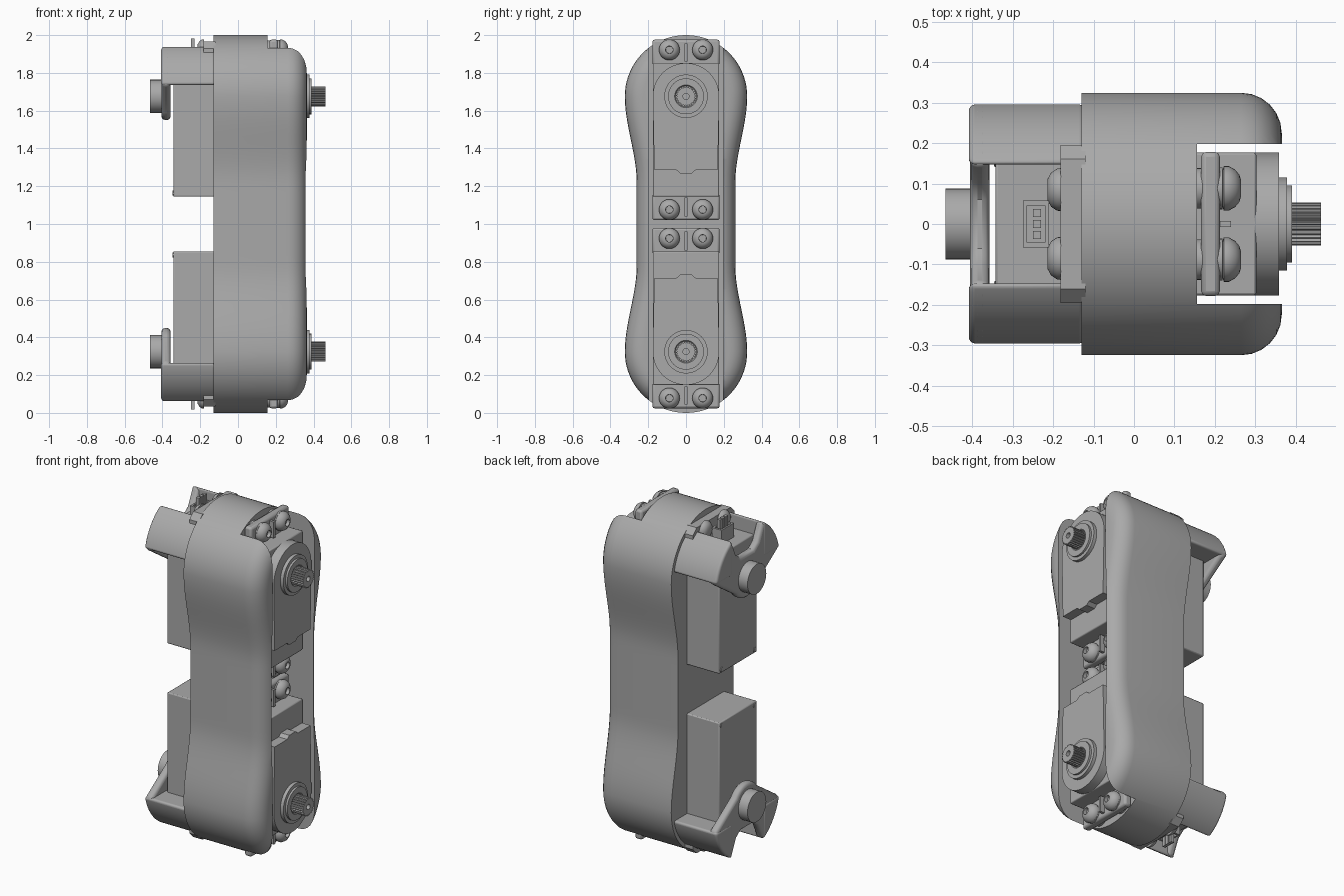
import bpy, bmesh, math
from math import sin, cos, pi, radians

if "Cube" in bpy.data.objects:
    bpy.data.objects.remove(bpy.data.objects["Cube"])

grey = bpy.data.materials.new("mid grey")
grey.use_nodes = True
tone = (0.4, 0.4, 0.4, 1)
grey.diffuse_color = tone
grey.node_tree.nodes["Principled BSDF"].inputs["Base Color"].default_value = tone

AXIS = 1.676   # height of the upper output shaft


def finish(name, bm, mirror=True, bevel=0, segments=4, angle=35):
    """Turn a bmesh into an object, optionally copied upside down about z = 1."""
    bmesh.ops.recalc_face_normals(bm, faces=bm.faces)
    if mirror:
        copy = bmesh.ops.duplicate(bm, geom=bm.verts[:] + bm.edges[:] + bm.faces[:])["geom"]
        for v in [g for g in copy if isinstance(g, bmesh.types.BMVert)]:
            v.co.z = 2 - v.co.z
        bmesh.ops.reverse_faces(bm, faces=[g for g in copy if isinstance(g, bmesh.types.BMFace)])
    mesh = bpy.data.meshes.new(name)
    bm.to_mesh(mesh)
    bm.free()
    mesh.materials.append(grey)
    ob = bpy.data.objects.new(name, mesh)
    bpy.context.scene.collection.objects.link(ob)
    if bevel:
        mod = ob.modifiers.new("round", "BEVEL")
        mod.width, mod.segments = bevel, segments
        mod.limit_method, mod.angle_limit = "ANGLE", radians(50)
    bpy.ops.object.select_all(action="DESELECT")
    ob.select_set(True)
    bpy.context.view_layer.objects.active = ob
    bpy.ops.object.shade_smooth_by_angle(angle=radians(angle))
    return ob


def loft(bm, rings):
    """Skin closed rings of equal length and cap both ends."""
    loops = [[bm.verts.new(p) for p in ring] for ring in rings]
    n = len(loops[0])
    for a, b in zip(loops, loops[1:]):
        for i in range(n):
            bm.faces.new((a[i], a[(i + 1) % n], b[(i + 1) % n], b[i]))
    bm.faces.new(loops[0])
    bm.faces.new(loops[-1])


def prism(name, pts, x0, x1, **kw):
    bm = bmesh.new()
    loft(bm, [[(x, y, z) for y, z in pts] for x in (x0, x1)])
    return finish(name, bm, **kw)


def box(name, x, y, z, **kw):
    return prism(name, [(y[0], z[0]), (y[1], z[0]), (y[1], z[1]), (y[0], z[1])], *x, **kw)


def lathe(name, profile, centres, n=32, **kw):
    """Spin (x, radius) pairs about x-parallel axes through each (y, z)."""
    bm = bmesh.new()
    for cy, cz in centres:
        loft(bm, [[(x, cy + r * cos(2 * pi * i / n), cz + r * sin(2 * pi * i / n))
                   for i in range(n)] for x, r in profile])
    return finish(name, bm, **kw)


def arc(r, a0, a1, n=20):
    return [(r * cos(radians(a0 + (a1 - a0) * i / n)),
             AXIS + r * sin(radians(a0 + (a1 - a0) * i / n))) for i in range(n + 1)]


# Peanut-shaped shell with a rounded outer rim
def half_width(z):
    t = min(max((abs(z - 1) - 0.22) / (AXIS - 1.22), 0), 1)
    return 0.261 + 0.063 * t * t * (3 - 2 * t)


upper = arc(0.324, 0, 180, 40)
side = [(-half_width(z), z) for z in
        (AXIS - (2 * AXIS - 2) * i / 32 for i in range(1, 32))]
lower = [(y, 2 - z) for y, z in reversed(upper)]
outline = upper + side + lower + [(-y, z) for y, z in reversed(side)]


def inset(pts, d):
    out, n = [], len(pts)
    for i, (y, z) in enumerate(pts):
        dy, dz = (pts[(i + 1) % n][k] - pts[i - 1][k] for k in (0, 1))
        length = math.hypot(dy, dz)
        out.append((y - d * dz / length, z + d * dy / length))
    return out


bm = bmesh.new()
rim = 0.1
sections = [(-0.13, 0)] + [(0.265 + rim * sin(radians(a)), rim * (1 - cos(radians(a))))
                           for a in range(0, 91, 15)]
loft(bm, [[(x, y, z) for y, z in inset(outline, d)] for x, d in sections])
shell = finish("shell", bm, mirror=False)

# Full-height slot for the servos
cutter = box("slot_cutter", (0.155, 0.6), (-0.197, 0.197), (-0.1, 2.1), mirror=False)
cutter.hide_render = True
cut = shell.modifiers.new("slot", "BOOLEAN")
cut.operation, cut.object, cut.solver = "DIFFERENCE", cutter, "EXACT"
bpy.context.view_layer.objects.active = shell
bpy.ops.object.modifier_apply(modifier=cut.name)
bpy.data.objects.remove(cutter)
bpy.ops.object.select_all(action="DESELECT")
shell.select_set(True)
bpy.ops.object.shade_smooth_by_angle(angle=radians(35))

# Rear bracket: two arms, a V-shaped bearing plate and a pivot disc
R = 0.304
a_low, a_high = math.degrees(math.asin(0.06 / R)), math.degrees(math.acos(0.147 / R))
arm = arc(R, a_low, a_high, 10) + [(0.147, AXIS + 0.06)]
for label, s in (("left", 1), ("right", -1)):
    prism(label + "_bracket_arm", [(s * y, z) for y, z in arm], -0.408, -0.12, bevel=0.035)
wing = arc(R, a_low, a_high, 8) + [(0.1, 1.84), (0.06, 1.81)]
boss = arc(0.125, 215, 325, 16)
plate = boss + wing + [(-y, z) for y, z in reversed(wing)]
prism("bearing_plate", plate, -0.405, -0.357, bevel=0.018, segments=3)
lathe("pivot_disc", [(-0.465, 0.088), (-0.375, 0.088)], [(0, AXIS)])

# Rear clamp plate with its bolt heads
top_plate = [(-0.195, 1.84), (0.195, 1.84), (0.195, 1.93), (0.16, 1.965), (-0.16, 1.965), (-0.195, 1.93)]
prism("rear_clamp_plate", top_plate, -0.182, -0.12)
bolt_rows = [(y, 1.925) for y in (-0.085, 0.085)]
lathe("rear_bolt_heads", [(-0.214, 0.025), (-0.205, 0.042), (-0.19, 0.052), (-0.18, 0.053)], bolt_rows)

# Servo cases
box("servo_case", (-0.342, 0.302), (-0.176, 0.176), (1.145, 1.852), bevel=0.006, segments=2)
bump = [(-0.05, 1.285), (-0.03, 1.268), (0.03, 1.268), (0.05, 1.285)]
front = arc(0.176, 0, 180, 24) + [(-0.168, 1.285)] + bump + [(0.168, 1.285)]
prism("gear_cover", front, 0.29, 0.358)
lathe("case_screws", [(-0.346, 0.013), (-0.335, 0.015)],
      [(y, z) for y in (-0.155, 0.155) for z in (1.165, 1.83)], n=12)

# Mounting flanges, ribs and bolts
flange_z = ((1.02, 1.16), (1.84, 1.976))
for label, z in zip(("inner", "outer"), flange_z):
    box(label + "_flange", (0.166, 0.212), (-0.178, 0.178), z, bevel=0.012, segments=2)
    box(label + "_flange_rib", (0.21, 0.24), (-0.008, 0.008), (z[0] + 0.02, z[1] - 0.02))
bolts = [(y, z) for y in (-0.088, 0.088) for z in (1.076, 1.922)]
lathe("bolt_washers", [(0.15, 0.05), (0.166, 0.05), (0.212, 0.052), (0.219, 0.052)], bolts)
dome = [(0.219, 0.046), (0.222, 0.055), (0.234, 0.055), (0.25, 0.046), (0.26, 0.034),
        (0.264, 0.022), (0.264, 0.02), (0.245, 0.019), (0.245, 0.002)]
lathe("bolt_heads", dome, bolts, n=30)

# Output shaft: stepped bearing collar, toothed spline and centre hole
lathe("bearing_collar", [(0.35, 0.115), (0.378, 0.115), (0.378, 0.095), (0.39, 0.095),
                         (0.39, 0.06), (0.384, 0.055)], [(0, AXIS)], n=48)
teeth = [(r * cos(2 * pi * i / 100), AXIS + r * sin(2 * pi * i / 100))
         for i in range(100) for r in [0.053 if i % 4 < 2 else 0.047]]
bm = bmesh.new()
hole = [(0.016 * cos(2 * pi * i / 100), AXIS + 0.016 * sin(2 * pi * i / 100)) for i in range(100)]
loft(bm, [[(x, y, z) for y, z in ring] for x, ring in
          ((0.37, teeth), (0.462, teeth), (0.462, hole), (0.42, hole))])
finish("output_spline", bm, angle=25)

# Cable connector with three pins, on the end of each servo
frame = [((-0.274, -0.21), (-0.058, -0.046)), ((-0.274, -0.21), (0.046, 0.058)),
         ((-0.274, -0.264), (-0.058, 0.058)), ((-0.22, -0.21), (-0.058, 0.058))]
for i, (x, y) in enumerate(frame):
    box("connector_wall_%d" % (i + 1), x, y, (1.84, 1.935))
for i in (-1, 0, 1):
    box("connector_pin_%d" % (i + 2), (-0.25, -0.23), (0.027 * i - 0.01, 0.027 * i + 0.01), (1.84, 1.982))
